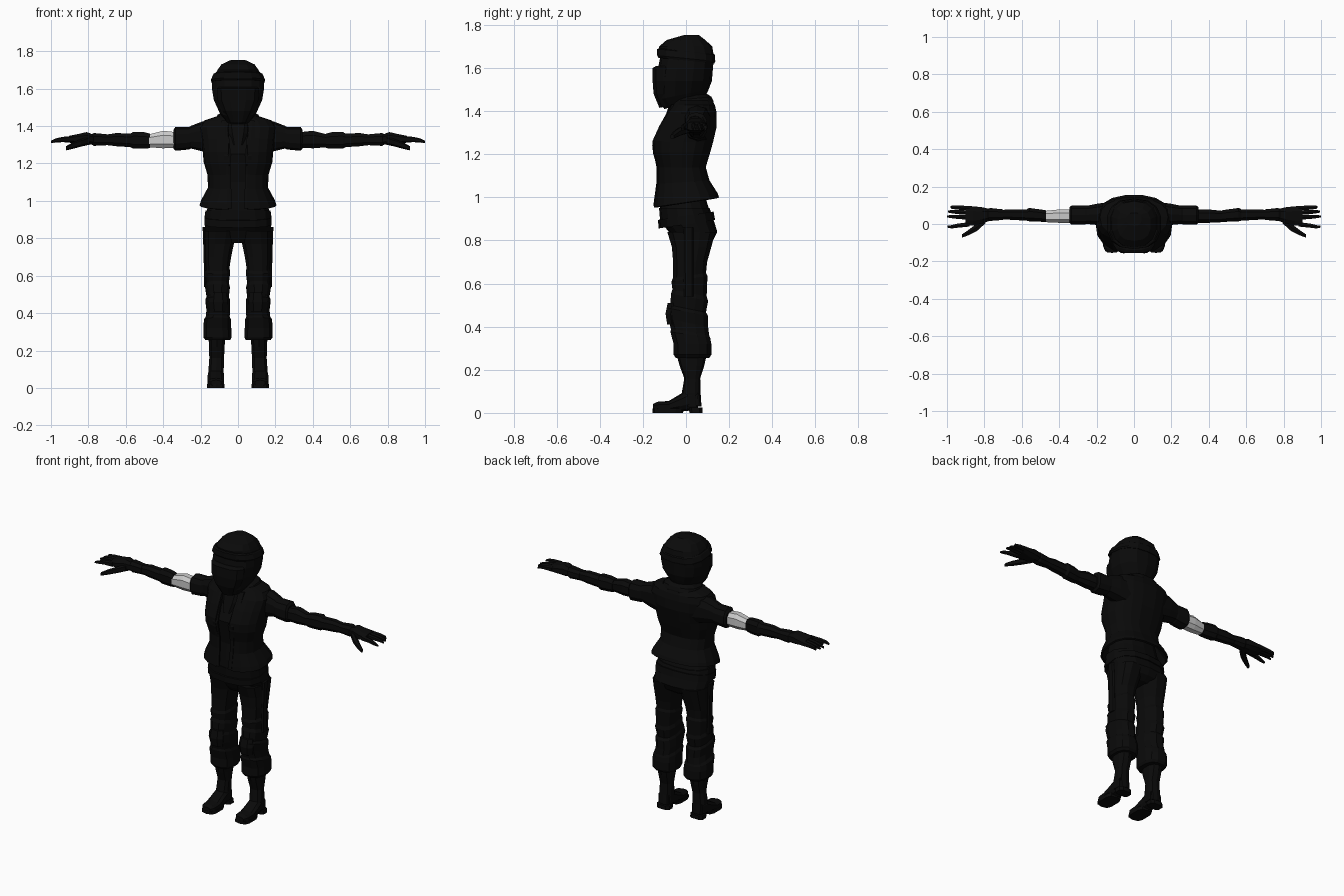
import bpy, bmesh, math

def material(name, v):
    m = bpy.data.materials.new(name)
    m.diffuse_color = (v, v, v, 1)
    return m

BLACK = material("black_cloth", 0.003)
GREY = material("light_grey_sleeve", 0.6)

def loft(name, rings, axis="z", n=10, power=0.8, mat=BLACK, s=1, gap=0, thick=0):
    """Rings are (position, u0, u1, v0, v1[, slope along v]); s mirrors x.
    A gap in degrees leaves an opening at the front of a thin shell."""
    bm = bmesh.new()
    loops = []
    for r in rings:
        p, u0, u1, v0, v1 = r[:5]
        slope = r[5] if len(r) > 5 else 0
        loop = []
        for i in range(n):
            if gap:
                a = math.radians(-90 + gap + (360 - 2 * gap) * i / (n - 1))
            else:
                a = 2 * math.pi * (i + 0.5) / n
            c, d = math.cos(a), math.sin(a)
            u = (u0 + u1) / 2 + (u1 - u0) / 2 * math.copysign(abs(c) ** power, c)
            v = (v0 + v1) / 2 + (v1 - v0) / 2 * math.copysign(abs(d) ** power, d)
            q = p + slope * v
            co = {"z": (u, v, q), "x": (q, u, v), "y": (u, q, v)}[axis]
            loop.append(bm.verts.new((co[0] * s, co[1], co[2])))
        loops.append(loop)
    for a, b in zip(loops, loops[1:]):
        for i in range(n - 1 if gap else n):
            j = (i + 1) % n
            bm.faces.new((a[i], a[j], b[j], b[i]))
    if not gap:
        bm.faces.new(loops[0])
        bm.faces.new(loops[-1])
    bmesh.ops.recalc_face_normals(bm, faces=bm.faces)
    me = bpy.data.meshes.new(name)
    bm.to_mesh(me)
    bm.free()
    me.materials.append(mat)
    ob = bpy.data.objects.new(name, me)
    bpy.context.collection.objects.link(ob)
    if thick:
        mod = ob.modifiers.new("thickness", "SOLIDIFY")
        mod.thickness = thick
        mod.offset = 0
    return ob

def sym(rings):
    """Expand (z, half width, y0, y1[, slope]) to full ring extents."""
    return [(r[0], -r[1], r[1], *r[2:]) for r in rings]

# Hood, face mask and brow band
loft("hood", sym([(1.44, .07, -.10, .09, .3), (1.48, .10, -.135, .105, .2),
                  (1.54, .132, -.14, .12), (1.60, .142, -.13, .125),
                  (1.65, .14, -.12, .13), (1.70, .112, -.125, .122),
                  (1.73, .09, -.09, .09), (1.753, .04, -.01, .06)]), n=14)
loft("face_mask", sym([(1.44, .05, -.125, 0, .2), (1.48, .085, -.152, 0),
                       (1.54, .112, -.157, 0), (1.60, .115, -.157, 0),
                       (1.61, .105, -.14, 0)]), n=12, power=.7)
loft("brow_band", sym([(1.635, .143, -.128, .132, -.1), (1.645, .147, -.134, .136, -.1),
                       (1.675, .134, -.134, .134, -.1), (1.68, .128, -.124, .126, -.1)]), n=14)

# Collar and scarf
loft("collar", sym([(1.38, .15, -.08, .13), (1.435, .12, -.07, .13, .1),
                    (1.455, .112, -.055, .12, .1), (1.47, .08, -.05, .10, .1)]), n=12)
loft("scarf", sym([(1.30, .04, -.128, 0), (1.36, .065, -.105, 0),
                   (1.42, .08, -.085, .05)]), n=8)

# Shirt under the open jacket
loft("shirt", sym([(.86, .165, -.105, .10), (.92, .178, -.122, .115), (1.0, .155, -.12, .09),
                   (1.10, .135, -.11, .075), (1.25, .165, -.14, .105),
                   (1.36, .18, -.09, .125), (1.43, .12, -.05, .11)]), n=14)

# Jacket with flared hem
loft("jacket", sym([(.975, .20, -.145, .15, .15), (1.0, .192, -.142, .143, .12),
                    (1.07, .155, -.13, .105, .06), (1.14, .157, -.13, .087),
                    (1.21, .178, -.15, .108), (1.26, .182, -.152, .122),
                    (1.33, .19, -.12, .138), (1.39, .20, -.085, .138),
                    (1.425, .178, -.06, .13), (1.445, .115, -.05, .12)]),
     n=18, power=.8, gap=11, thick=.012)
# Jacket front edges
for s, name in ((1, "right"), (-1, "left")):
    loft("lapel_" + name, [(.96, .03, .06, -.152, -.138), (1.07, .035, .06, -.137, -.122),
                           (1.14, .035, .065, -.137, -.122), (1.24, .035, .075, -.157, -.14),
                           (1.34, .045, .09, -.118, -.09), (1.43, .06, .09, -.07, -.05)],
         n=6, s=s)

# Hips, belt and seat of the trousers
loft("hips", sym([(.775, .06, -.045, .09), (.80, .16, -.06, .125), (.84, .177, -.08, .145),
                  (.89, .182, -.12, .13), (.95, .178, -.125, .11)]), n=14)
loft("belt", sym([(.875, .184, -.127, .135, .15), (.915, .184, -.13, .128, .15)]), n=14)

for s, side in ((1, "right"), (-1, "left")):
    # Trouser leg with folds at the knee
    loft("trouser_leg_" + side, [
        (.36, .045, .175, -.065, .11), (.42, .04, .17, -.085, .105, -.2),
        (.47, .042, .176, -.09, .105, -.2), (.485, .048, .168, -.075, .095, -.2),
        (.54, .042, .177, -.072, .105, -.2), (.56, .048, .17, -.065, .098, -.2),
        (.62, .04, .177, -.07, .102, .15), (.635, .045, .17, -.062, .095, .15),
        (.70, .035, .176, -.062, .10), (.77, .02, .177, -.068, .12),
        (.84, .004, .178, -.09, .14)], n=12, s=s)
    # Baggy cuff over the boot
    loft("trouser_cuff_" + side, [
        (.255, .04, .175, -.05, .11), (.27, .032, .187, -.06, .12),
        (.32, .034, .187, -.06, .12), (.365, .036, .184, -.075, .115, -.15),
        (.385, .045, .17, -.07, .105, -.15)], n=12, s=s)
    # Knee pad and strap bands
    loft("knee_pad_" + side, [(.41, .06, .15, -.09, 0), (.46, .052, .16, -.098, 0),
                              (.51, .06, .15, -.088, 0)], n=8, s=s)
    loft("side_strap_" + side, [(.54, .165, .183, -.01, .035), (.70, .168, .184, -.012, .035),
                                (.86, .172, .19, -.012, .035)], n=6, s=s, power=.6)
    # Boot shaft, foot and sole
    loft("boot_shaft_" + side, [(.03, .075, .16, -.015, .072), (.09, .075, .16, -.02, .068),
                                (.16, .073, .155, -.008, .066), (.22, .07, .157, -.03, .085),
                                (.29, .065, .16, -.05, .10)], n=10, s=s)
    loft("boot_foot_" + side, [(-.152, .09, .145, .01, .042), (-.13, .074, .162, .005, .052),
                               (-.08, .072, .166, .005, .055), (-.03, .074, .165, .005, .085),
                               (.01, .074, .162, .01, .11), (.055, .078, .158, .005, .11)],
         axis="y", n=10, s=s)
    loft("boot_sole_" + side, [(0, .07, .166, -.155, -.015), (.02, .07, .166, -.155, -.01)],
         n=10, s=s, power=.6)
    loft("boot_heel_" + side, [(0, .072, .164, .015, .077), (.025, .072, .164, .01, .077)],
         n=8, s=s, power=.6)

    # Shoulder and short jacket sleeve
    loft("sleeve_" + side, [(.12, -.01, .12, 1.25, 1.43), (.19, -.008, .112, 1.265, 1.425),
                            (.25, -.002, .10, 1.28, 1.402), (.262, -.004, .10, 1.275, 1.395),
                            (.335, -.004, .10, 1.268, 1.395), (.345, .005, .09, 1.28, 1.38)],
         axis="x", n=10, s=s)
    # Elbow section, pale on one arm
    loft("elbow_sleeve_" + side, [(.33, .003, .08, 1.282, 1.37), (.40, .004, .08, 1.278, 1.378),
                                  (.475, .008, .072, 1.285, 1.358)],
         axis="x", n=8, s=s, mat=GREY if s < 0 else BLACK)
    # Forearm guard
    loft("forearm_" + side, [(.47, .008, .075, 1.28, 1.362), (.50, .01, .08, 1.276, 1.37),
                             (.56, .012, .088, 1.276, 1.372), (.575, .016, .08, 1.285, 1.362),
                             (.65, .02, .08, 1.29, 1.365), (.73, .026, .076, 1.30, 1.352)],
         axis="x", n=8, s=s)
    # Glove cuff and palm
    loft("glove_cuff_" + side, [(.70, .02, .08, 1.296, 1.358), (.77, .014, .088, 1.292, 1.365),
                                (.785, .02, .08, 1.3, 1.358)], axis="x", n=8, s=s)
    loft("palm_" + side, [(.76, .02, .08, 1.302, 1.352), (.81, .0, .092, 1.298, 1.37),
                          (.86, -.012, .098, 1.303, 1.358), (.90, -.01, .10, 1.31, 1.35)],
         axis="x", n=8, s=s)
    # Fingers and thumb
    for k, (y, tip) in enumerate(((-.003, .998), (.034, 1.0), (.06, .995), (.084, .98))):
        d = -.012 if k == 0 else .006
        loft(f"finger_{k + 1}_{side}", [(.88, y - .012, y + .014, 1.312, 1.348),
                                        (.94, y - .012 + d / 2, y + .013 + d / 2, 1.314, 1.342),
                                        (.975, y - .01 + d, y + .01 + d, 1.312, 1.334),
                                        (tip, y - .005 + d, y + .006 + d, 1.31, 1.322)],
             axis="x", n=6, s=s)
    loft("thumb_" + side, [(.795, .0, .05, 1.30, 1.345), (.84, -.04, .005, 1.29, 1.33),
                           (.885, -.062, -.03, 1.278, 1.312), (.92, -.074, -.054, 1.27, 1.292)],
         axis="x", n=6, s=s)
